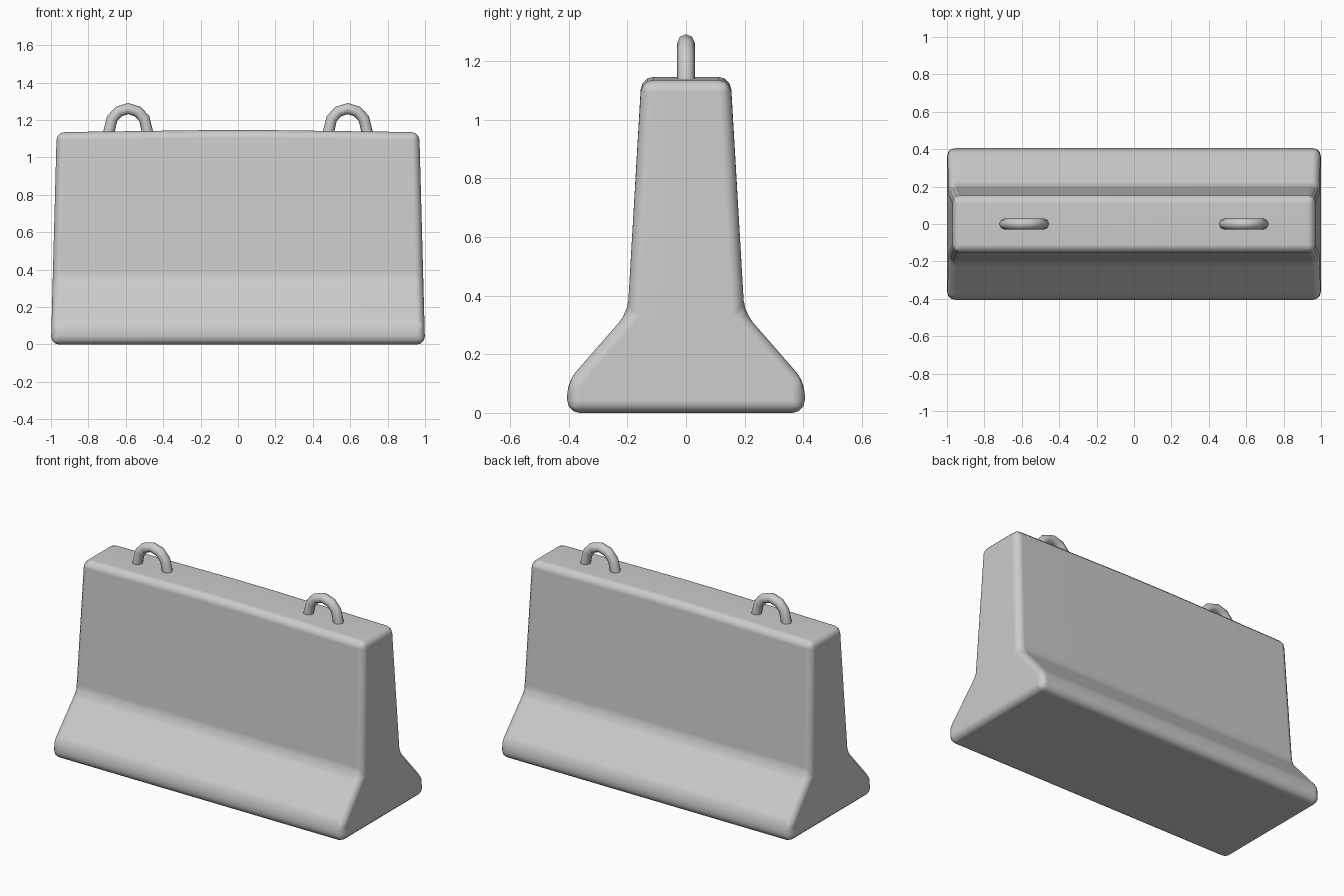
import bpy, bmesh

if "Cube" in bpy.data.objects:
    bpy.data.objects.remove(bpy.data.objects["Cube"])


def smooth(obj, angle):
    bpy.ops.object.select_all(action='DESELECT')
    obj.select_set(True)
    bpy.context.view_layer.objects.active = obj
    bpy.ops.object.shade_smooth_by_angle(angle=angle)


# Barrier body: flared cross-section swept along x, ends leaning in, top bowed
half = [(0.405, 0.0), (0.405, 0.106), (0.199, 0.342), (0.152, 1.135)]
profile = half + [(-y, z) for y, z in reversed(half)]
bm = bmesh.new()
rings = []
for s in (-1.0, -0.16, 0.16, 1.0):
    ring = []
    for y, z in profile:
        top = z > 1.0
        x = s * (1 - 0.027 * z)
        ring.append(bm.verts.new((x, y, z + (0.011 if top and abs(s) < 0.5 else 0))))
    rings.append(ring)
n = len(profile)
for a, b in zip(rings, rings[1:]):
    for i in range(n):
        j = (i + 1) % n
        bm.faces.new((a[i], a[j], b[j], b[i]))
bm.faces.new(rings[0])
bm.faces.new(rings[-1])
bmesh.ops.recalc_face_normals(bm, faces=bm.faces[:])

# Rounded edges
edges = [e for e in bm.edges if e.calc_face_angle() > 0.35]
bmesh.ops.bevel(bm, geom=edges, offset=0.042, offset_type='OFFSET', segments=3,
                profile=0.5, affect='EDGES', clamp_overlap=True)
mesh = bpy.data.meshes.new("barrier_body")
bm.to_mesh(mesh)
bm.free()
body = bpy.data.objects.new("barrier_body", mesh)
bpy.context.collection.objects.link(body)
smooth(body, 0.9)
weighted = body.modifiers.new("weighted_normals", 'WEIGHTED_NORMAL')
weighted.keep_sharp = True

# Lifting loops: bent round bar sunk into the top
side = [(0.108, 1.10), (0.102, 1.14), (0.086, 1.207), (0.051, 1.245)]
path = [(-x, z) for x, z in side] + [(0, 1.261)] + side[::-1]
for name, cx in (("left_lifting_loop", -0.587), ("right_lifting_loop", 0.587)):
    curve = bpy.data.curves.new(name, 'CURVE')
    curve.dimensions = '3D'
    curve.bevel_depth = 0.03
    curve.bevel_resolution = 2
    curve.use_fill_caps = True
    spline = curve.splines.new('POLY')
    spline.points.add(len(path) - 1)
    for p, (x, z) in zip(spline.points, path):
        p.co = (cx + x, 0, z, 1)
    loop = bpy.data.objects.new(name, curve)
    bpy.context.collection.objects.link(loop)
    bpy.ops.object.select_all(action='DESELECT')
    loop.select_set(True)
    bpy.context.view_layer.objects.active = loop
    bpy.ops.object.convert(target='MESH')
    smooth(bpy.context.view_layer.objects.active, 0.9)
